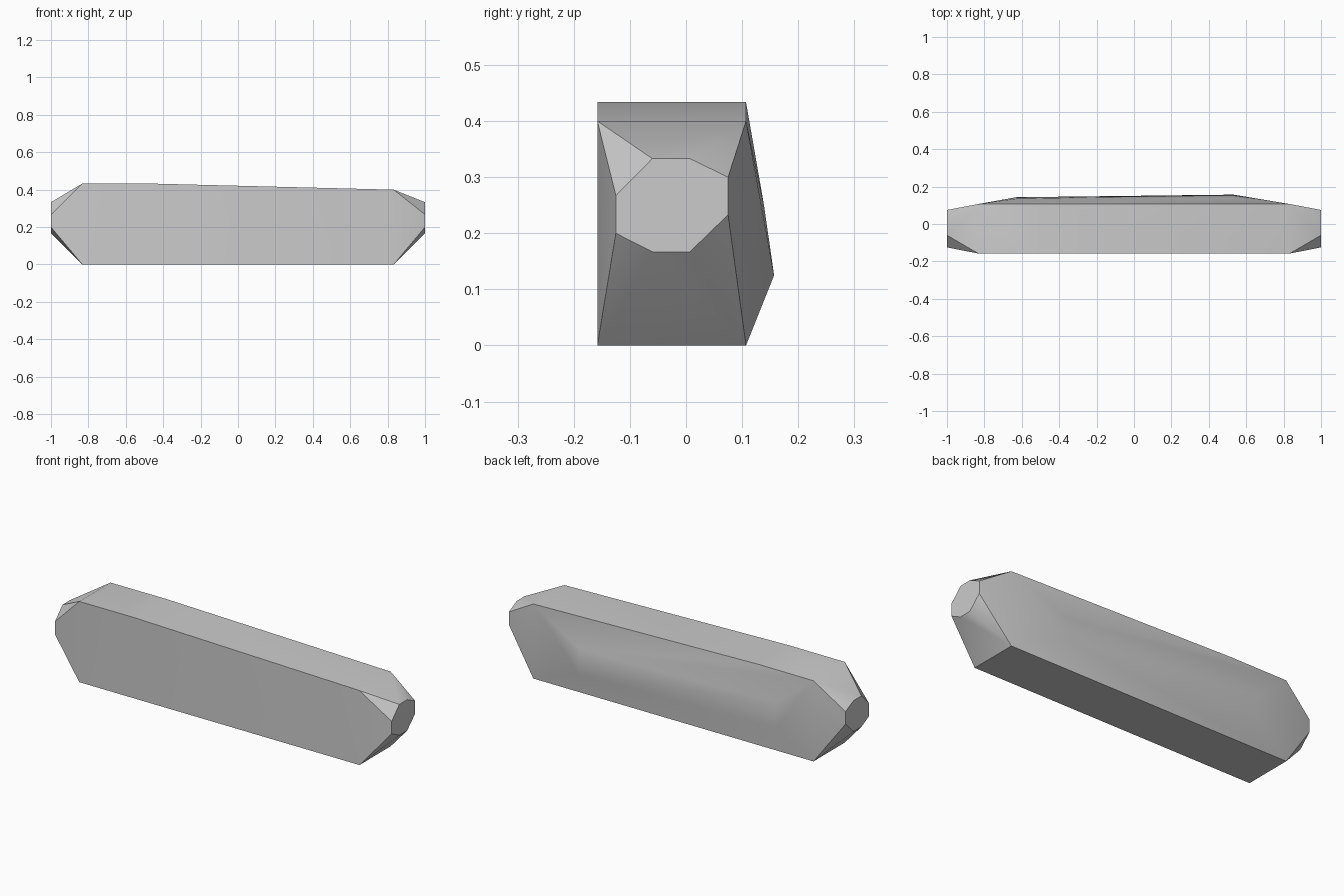
import bpy, bmesh, math

cube = bpy.data.objects.get("Cube")
if cube:
    bpy.data.objects.remove(cube, do_unlink=True)

# Plain grey stone
grey = bpy.data.materials.new("grey stone")
grey.use_nodes = True
colour = (0.6, 0.6, 0.6, 1)
grey.diffuse_color = colour
grey.node_tree.nodes["Principled BSDF"].inputs["Base Color"].default_value = colour

FRONT, BACK, SHOULDER = -0.158, 0.107, 0.832

# Blunt eight-sided tip, as (y, z)
tip = [(-0.06, 0.333), (0.007, 0.333), (0.075, 0.30), (0.075, 0.233),
       (0.007, 0.167), (-0.06, 0.167), (-0.125, 0.20), (-0.125, 0.267)]

points = []
for side, top in ((-1, 0.433), (1, 0.40)):
    points += [(side, y, z) for y, z in tip]
    points += [(side * SHOULDER, y, z) for y in (FRONT, BACK) for z in (0, top)]

# Highest stretch of the sloping top
points += [(-0.5, y, 0.4335) for y in (FRONT, BACK)]

# Bulging back
points += [(0.53, 0.157, 0.125), (0.53, 0.139, 0.25),
           (-0.63, 0.143, 0.14), (-0.63, 0.135, 0.27)]

# Skin the body around its corners
bm = bmesh.new()
for p in points:
    bm.verts.new(p)
hull = bmesh.ops.convex_hull(bm, input=bm.verts)
spare = [v for v in hull["geom_interior"] if isinstance(v, bmesh.types.BMVert)]
bmesh.ops.delete(bm, geom=spare, context="VERTS")
bmesh.ops.dissolve_limit(bm, angle_limit=math.radians(0.3),
                         verts=bm.verts, edges=bm.edges)
bmesh.ops.recalc_face_normals(bm, faces=bm.faces)
mesh = bpy.data.meshes.new("stone_beam")
bm.to_mesh(mesh)
bm.free()
mesh.materials.append(grey)

beam = bpy.data.objects.new("stone_beam", mesh)
bpy.context.collection.objects.link(beam)
bpy.context.view_layer.objects.active = beam
beam.select_set(True)
bpy.ops.object.shade_smooth_by_angle(angle=math.radians(31))
